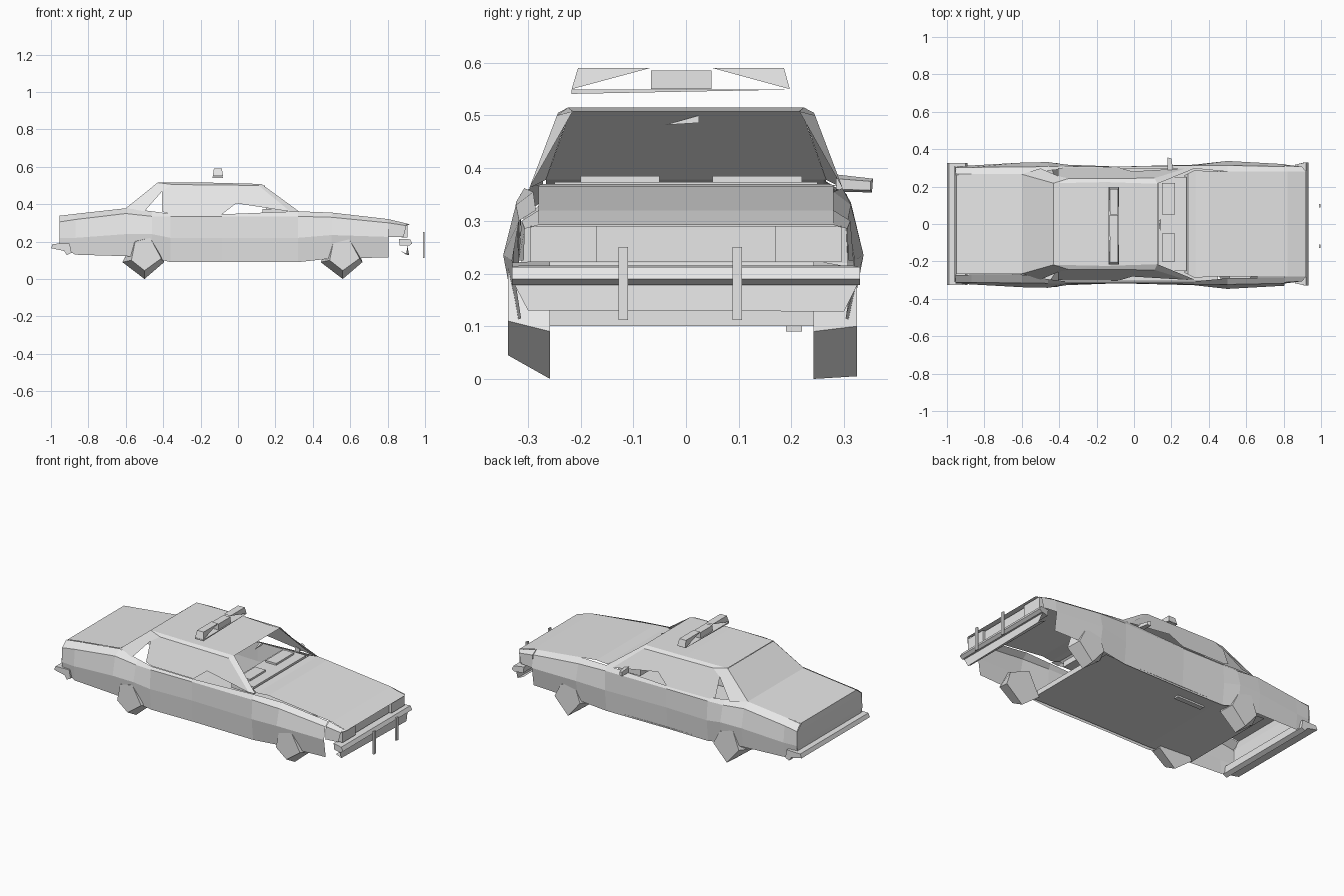
import bpy

GREY = bpy.data.materials.new("light_grey")
GREY.diffuse_color = (0.8, 0.8, 0.8, 1)


def mesh(name, verts, faces):
    me = bpy.data.meshes.new(name)
    me.from_pydata(verts, [], faces)
    me.materials.append(GREY)
    me.update()
    ob = bpy.data.objects.new(name, me)
    bpy.context.collection.objects.link(ob)
    return ob


def mirrored(name, verts, faces):
    """Part on the +y side and its mirror copy on the -y side."""
    n = len(verts)
    both = verts + [(x, -y, z) for x, y, z in verts]
    return mesh(name, both, faces + [[i + n for i in reversed(f)] for f in faces])


def strip(name, rows):
    """Full-width sheet through rows of (x, half width, z)."""
    v = [p for x, y, z in rows for p in ((x, -y, z), (x, y, z))]
    f = [[2 * i, 2 * i + 2, 2 * i + 3, 2 * i + 1] for i in range(len(rows) - 1)]
    return mesh(name, v, f)


def bar(name, outline, y0, y1, inset=0.0):
    """Prism with an x-z outline running across y; inset sweeps the ends back."""
    n = len(outline)
    cx = sum(x for x, z in outline) / n
    v = [(x, y * (1 - inset * (x < cx)), z) for y in (y0, y1) for x, z in outline]
    f = [list(range(n)), list(range(2 * n - 1, n - 1, -1))]
    f += [[i, i + n, (i + 1) % n + n, (i + 1) % n] for i in range(n)]
    return mesh(name, v, f)


def box(name, x0, x1, y0, y1, z0, z1):
    return bar(name, [(x0, z0), (x1, z0), (x1, z1), (x0, z1)], y0, y1)


# Body sides: x, sill (y, z), bulge (y, z), shoulder (y, z), deck edge (y, z)
STATIONS = [
    (-0.955, .305, .18, .312, .22, .308, .305, .268, .338),
    (-0.87, .308, .13, .318, .22, .308, .318, .266, .348),
    (-0.60, .318, .122, .333, .24, .310, .35, .266, .378),
    (-0.46, .320, .115, .336, .24, .312, .335, .29, .362),
    (-0.36, .308, .09, .322, .22, .314, .333, .302, .348),
    (-0.085, .304, .09, .312, .22, .312, .333, .302, .346),
    (0.32, .308, .09, .322, .22, .318, .335, .302, .362),
    (0.50, .318, .11, .342, .235, .318, .33, .285, .355),
    (0.805, .308, .115, .325, .225, .312, .30, .28, .32),
]
verts, faces = [], []
for i, s in enumerate(STATIONS):
    verts += [(s[0], s[k], s[k + 1]) for k in (1, 3, 5, 7)]
    if i:
        for k in range(3):
            a = 4 * (i - 1) + k
            faces.append([a + 4, a + 5, a + 1, a])
mirrored("body_side", verts, faces).location.y = -0.005

# Decks, roof sheet, floor and end panels
strip("hood", [(.92, .28, .292), (.82, .28, .32), (.40, .28, .366), (.33, .29, .366)])
strip("cowl", [(.33, .29, .366), (.29, .27, .37), (.27, .26, .355)])
strip("trunk_lid", [(-.60, .266, .378), (-.87, .266, .348), (-.95, .268, .338)])
strip("rear_panel", [(-.95, .268, .338), (-.955, .308, .305), (-.96, .312, .22), (-.955, .30, .18)])
strip("rear_glass", [(-.43, .218, .513), (-.60, .266, .378)])
strip("roof", [(.125, .215, .508), (-.15, .224, .515), (-.43, .218, .515)])
strip("floor", [(.45, .305, .10), (.34, .303, .10), (-.34, .303, .10), (-.65, .305, .115)])
strip("firewall", [(.45, .26, .10), (.45, .26, .13)])


def on_side(x, z):
    """Point on the leaning cabin side."""
    return (x, .302 - (z - .35) * .38, z)


# Cabin sides: roof rail, rear pillar, rear door glass, front glass, windscreen pillar
cabin = [(.125, .215, .508), (-.15, .224, .515), (-.43, .218, .515),
         on_side(.11, .50), on_side(-.35, .505), (-.60, .266, .378),
         on_side(-.50, .362), on_side(-.405, .47),
         on_side(-.405, .36), on_side(-.365, .348), on_side(-.085, .346),
         on_side(-.01, .405), on_side(.28, .36), on_side(.325, .362)]
mirrored("cabin_side", cabin, [
    [0, 1, 4, 3], [1, 2, 4], [2, 5, 6, 7, 4],
    [4, 7, 8, 9], [4, 9, 10, 11], [4, 11, 12, 3], [0, 3, 12, 13]])

# Dashboard and inside mirror
box("dashboard", .13, .28, -.25, .25, .33, .374)
box("dashboard_hood_right", .15, .22, -.20, -.05, .374, .385)
box("dashboard_hood_left", .15, .22, .05, .22, .374, .385)
mesh("inside_mirror", [(.14, -.04, .482), (.145, .025, .5), (.145, .025, .486), (.13, .02, .5)],
     [[0, 2, 1], [0, 1, 3]])

# Door mirror on one side
mesh("door_mirror", [(.18, .285, .388), (.18, .355, .38), (.18, .353, .354), (.18, .285, .355),
                     (.21, .285, .38), (.20, .35, .375), (.20, .35, .358), (.21, .285, .36)],
     [[0, 1, 2, 3], [7, 6, 5, 4], [0, 4, 5, 1], [1, 5, 6, 2], [2, 6, 7, 3], [3, 7, 4, 0]])

# Nose: lamps, grille, fender tips wrapping to the lamps
for side in (-1, 1):
    y0, y1 = sorted((side * .17, side * .295))
    box("headlight", .875, .905, y0, y1, .222, .29)
box("grille", .88, .89, -.17, .17, .222, .29)
mirrored("fender_tip", [(.805, .28, .32), (.805, .312, .30), (.92, .28, .292), (.90, .306, .285),
                        (.805, .318, .225), (.885, .308, .225)],
         [[0, 2, 3, 1], [1, 3, 5, 4]])

# Bumpers and the plate hanging below the front one
bar("front_bumper", [(.86, .215), (.92, .212), (.932, .19), (.915, .178), (.865, .178)],
    -.33, .33, .04)
mesh("bumper_plate", [(.905, -.325, .178), (.905, .325, .178), (.915, .30, .128), (.90, -.30, .13),
                      (.87, -.31, .15), (.87, .31, .15)],
     [[0, 3, 2, 1], [3, 4, 5, 2]])
bar("rear_bumper", [(-.90, .19), (-.99, .188), (-1.0, .165), (-.93, .15), (-.915, .128),
                    (-.89, .14)], -.325, .325)

# Push bars
for y in (-.118, .098):
    box("push_bar", .988, .997, y - .01, y + .008, .112, .25)

# Roof light bar: wedge base plate, outer tapered pods, centre pod
mesh("light_bar_base", [(-.135, -.217, .549), (-.08, -.217, .549), (-.08, .197, .549), (-.135, .197, .549),
                        (-.135, -.217, .541), (-.08, -.217, .541)],
     [[0, 1, 2, 3], [4, 3, 2, 5], [0, 4, 5, 1], [1, 5, 2], [0, 3, 4]])
box("light_pod_centre", -.13, -.085, -.066, .048, .55, .585)
for name, tip, shoulder, inner in (("light_pod_right", -.217, -.205, -.068),
                                   ("light_pod_left", .197, .186, .05)):
    mesh(name, [(-.135, tip, .55), (-.08, tip, .55), (-.129, shoulder, .59), (-.086, shoulder, .59),
                (-.129, inner, .59), (-.086, inner, .59)],
         [[0, 1, 3, 2], [2, 3, 5, 4], [0, 2, 4], [1, 5, 3]])

# Wheels: coarse and angular; bottoms slope up on the right side and lie flat on the left
INNER = [(.0, .0), (.105, .09), (.08, .17), (-.05, .225), (-.118, .09)]
RIGHT = [(.0, .045), (.09, .11), (.03, .22), (-.05, .20), (-.07, .10)]
LEFT = [(.0, .005), (.09, .10), (.05, .18), (-.04, .21), (-.08, .10)]
for name, cx in (("front_wheel", .56), ("rear_wheel", -.50)):
    for tag, outer, yi, yo in (("_right", RIGHT, -.258, -.338), ("_left", LEFT, .242, .325)):
        v = [(cx + x, yi, z) for x, z in INNER] + [(cx + x, yo, z) for x, z in outer]
        f = [[0, 1, 2, 3, 4], [9, 8, 7, 6, 5]]
        f += [[i, i + 5, (i + 1) % 5 + 5, (i + 1) % 5] for i in range(5)]
        if yo < 0:
            f = [q[::-1] for q in f]
        mesh(name + tag, v, f)

# Exhaust stub under the floor
box("exhaust_box", -.30, -.12, .19, .22, .09, .10)
